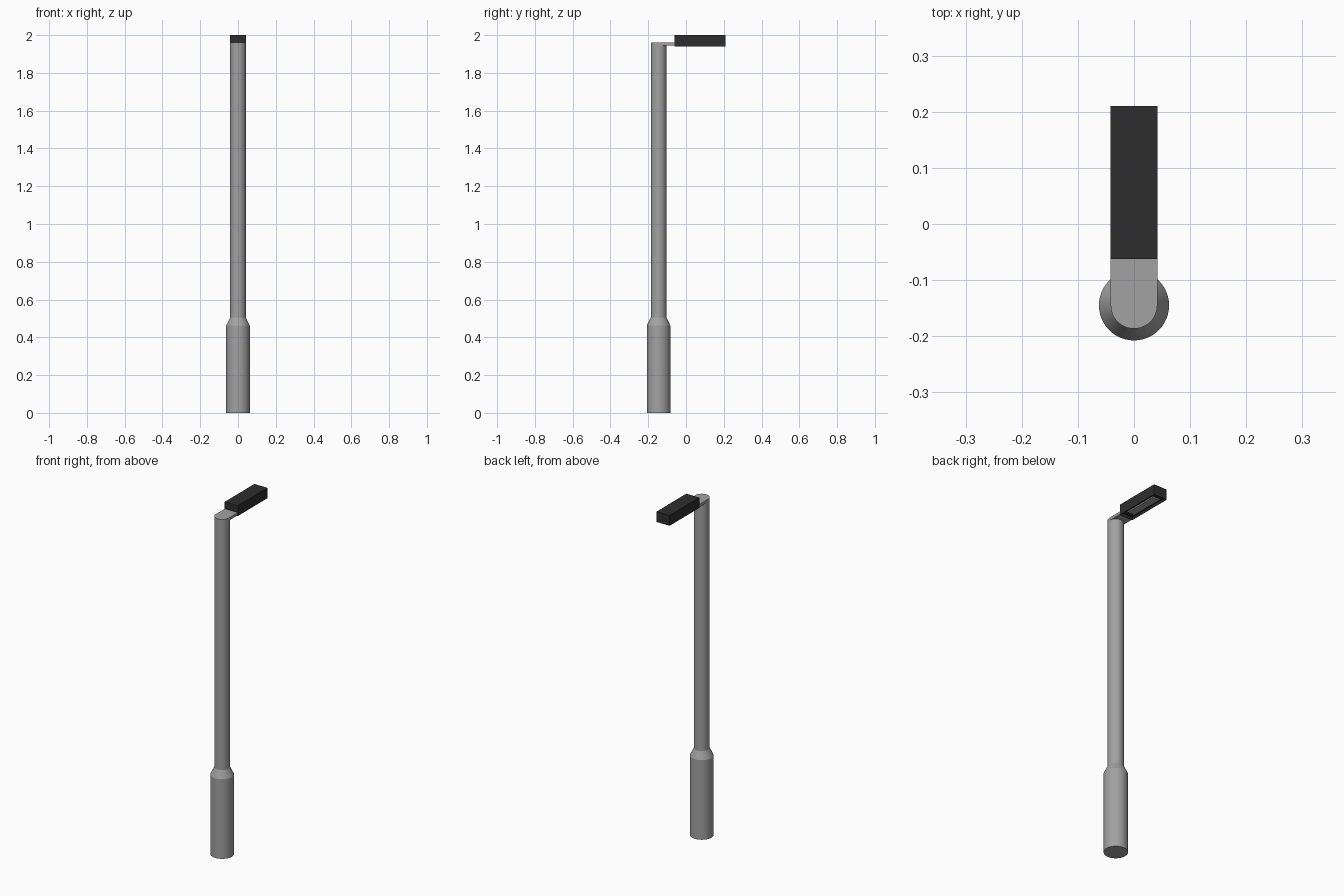
import bpy, bmesh, math

if "Cube" in bpy.data.objects:
    bpy.data.objects.remove(bpy.data.objects["Cube"])

def material(name, rgb):
    m = bpy.data.materials.new(name)
    m.diffuse_color = (*rgb, 1)
    m.use_nodes = True
    m.node_tree.nodes["Principled BSDF"].inputs["Base Color"].default_value = m.diffuse_color
    return m

METAL = material("grey metal", (0.36, 0.36, 0.36))
BLACK = material("black housing", (0.027, 0.027, 0.027))
LENS = material("light panel", (0.36, 0.36, 0.36))
POLE_Y, R, SEG = -0.145, 0.0415, 48

def finish(bm, name, mats):
    bmesh.ops.recalc_face_normals(bm, faces=bm.faces)
    me = bpy.data.meshes.new(name)
    bm.to_mesh(me)
    bm.free()
    for m in mats:
        me.materials.append(m)
    ob = bpy.data.objects.new(name, me)
    bpy.context.collection.objects.link(ob)
    return ob

def box(bm, x, y0, y1, z0, z1):
    geom = bmesh.ops.create_cube(bm, size=1)
    for v in geom["verts"]:
        v.co = (v.co.x * 2 * x, y1 if v.co.y > 0 else y0, z1 if v.co.z > 0 else z0)

# pole: stepped profile lofted around its axis
bm = bmesh.new()
rings = []
for r, z in [(0.0625, 0), (0.0625, 0.462), (R, 0.505), (R, 1.96)]:
    rings.append([bm.verts.new((r * math.cos(2 * math.pi * i / SEG),
                                POLE_Y + r * math.sin(2 * math.pi * i / SEG), z))
                  for i in range(SEG)])
for a, b in zip(rings, rings[1:]):
    for i in range(SEG):
        j = (i + 1) % SEG
        bm.faces.new((a[i], a[j], b[j], b[i]))
bm.faces.new(rings[0])
bm.faces.new(rings[-1])
pole = finish(bm, "pole", [METAL])
bpy.context.view_layer.objects.active = pole
pole.select_set(True)
bpy.ops.object.shade_smooth_by_angle(angle=math.radians(15))

# flat arm from pole top to lamp
bm = bmesh.new()
box(bm, R, POLE_Y, -0.06, 1.944, 1.96)
finish(bm, "arm", [METAL])

# lamp housing with a recessed underside
bm = bmesh.new()
box(bm, 0.042, -0.062, 0.21, 1.94, 2.0)
bmesh.ops.recalc_face_normals(bm, faces=bm.faces)
bottom = min(bm.faces, key=lambda f: f.calc_center_median().z)
bmesh.ops.inset_region(bm, faces=[bottom], thickness=0.009)
for v in bottom.verts:
    v.co.z += 0.012
finish(bm, "lamp_housing", [BLACK])

# light panel inside the recess
bm = bmesh.new()
box(bm, 0.022, -0.025, 0.175, 1.945, 1.953)
finish(bm, "light_panel", [LENS])
